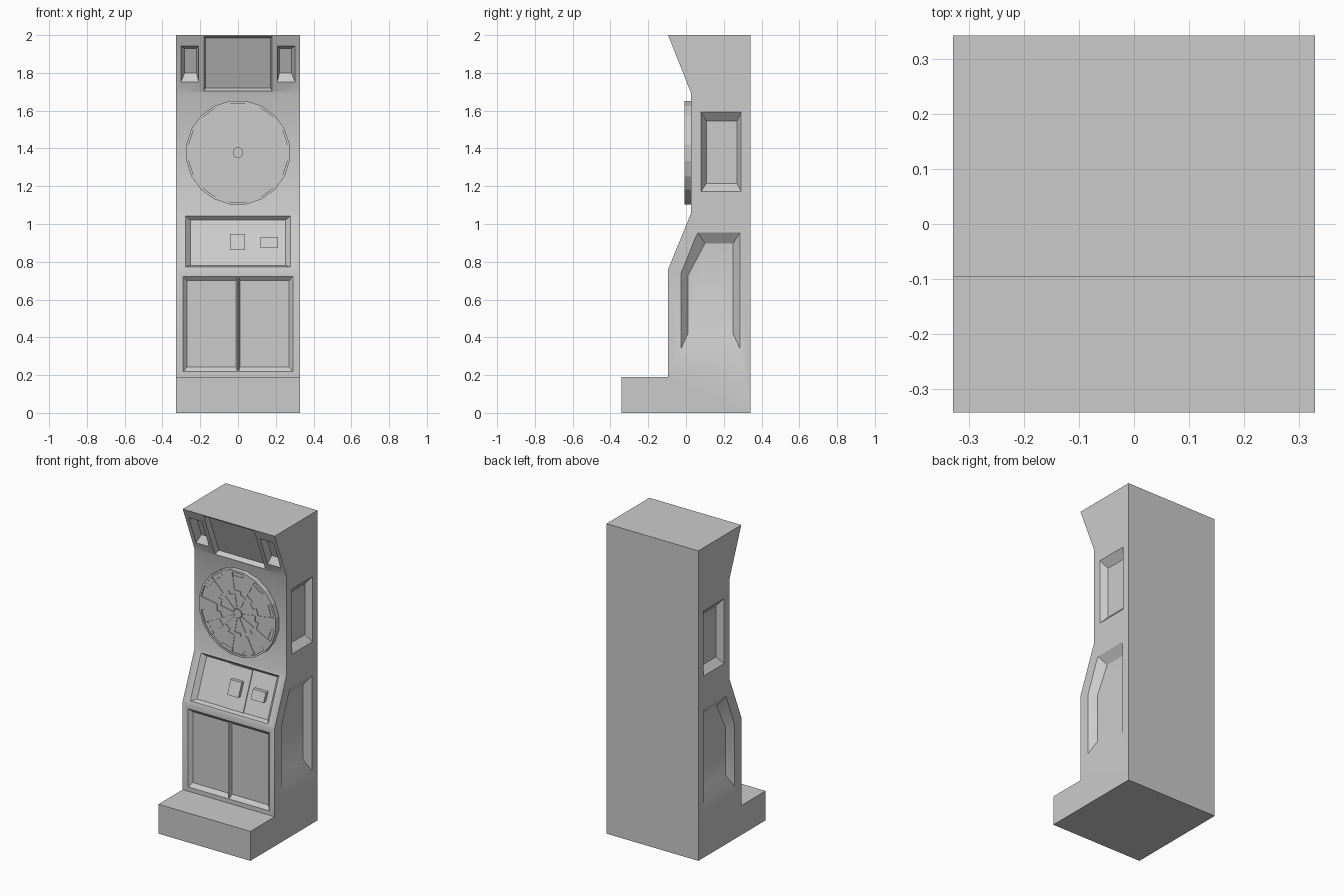
import bpy, bmesh, math

if "Cube" in bpy.data.objects:
    bpy.data.objects.remove(bpy.data.objects["Cube"])

HALF_W = 0.328
HEAD = ((1.695, 0.026), (2.0, -0.095))      # (z, y) ends of each front slope
DESK = ((0.76, -0.095), (1.055, 0.026))
DOOR = ((0.0, -0.095), (1.0, -0.095))


def make_object(name, bm, angle=30):
    bmesh.ops.recalc_face_normals(bm, faces=bm.faces[:])
    mesh = bpy.data.meshes.new(name)
    bm.to_mesh(mesh)
    bm.free()
    ob = bpy.data.objects.new(name, mesh)
    bpy.context.collection.objects.link(ob)
    bpy.ops.object.select_all(action='DESELECT')
    ob.select_set(True)
    bpy.context.view_layer.objects.active = ob
    if angle:
        bpy.ops.object.shade_smooth_by_angle(angle=math.radians(angle))
    return ob


def loft(bm, a, b):
    """Closed solid between two matching outlines."""
    va, vb = [bm.verts.new(p) for p in a], [bm.verts.new(p) for p in b]
    n = len(a)
    bm.faces.new(va)
    bm.faces.new(vb[::-1])
    for i in range(n):
        j = (i + 1) % n
        bm.faces.new((va[i], vb[i], vb[j], va[j]))


def rect(x0, x1, z0, z1):
    return [(x0, z0), (x1, z0), (x1, z1), (x0, z1)]


def on_front(slope):
    (z0, y0), (z1, y1) = slope
    return lambda u, v, d: (u, y0 + (y1 - y0) * (v - z0) / (z1 - z0) + d, v)


def on_side(s):
    return lambda u, v, d: (s * (HALF_W - d), u, v)


def recess(bm, outer, inner, place, depth):
    """Tapered pocket cutter, continued a little outside the surface."""
    k = 0.2
    out = [place(a + k * (a - c), b + k * (b - d), -k * depth)
           for (a, b), (c, d) in zip(outer, inner)]
    loft(bm, out, [place(c, d, depth) for c, d in inner])


# Cabinet body from its side profile
profile = [(-0.342, 0), (0.342, 0), (0.342, 2), (-0.095, 2), (0.026, 1.695),
           (0.026, 1.055), (-0.095, 0.76), (-0.095, 0.19), (-0.342, 0.19)]
bm = bmesh.new()
loft(bm, [(-HALF_W, y, z) for y, z in profile], [(HALF_W, y, z) for y, z in profile])
cabinet = make_object("cabinet", bm, None)

# Pockets: sides, doors, speakers, screen, control panel
cut = bmesh.new()
low_out = [(-0.027, 0.34), (0.286, 0.34), (0.286, 0.955), (0.064, 0.955), (-0.027, 0.737)]
low_in = [(0.01, 0.419), (0.25, 0.419), (0.25, 0.897), (0.10, 0.897), (0.01, 0.727)]
for s in (-1, 1):
    recess(cut, low_out, low_in, on_side(s), 0.04)
    recess(cut, rect(0.08, 0.292, 1.172, 1.592), rect(0.108, 0.27, 1.215, 1.544),
           on_side(s), 0.04)
    recess(cut, rect(s * 0.003, s * 0.29, 0.218, 0.722),
           rect(s * 0.01, s * 0.27, 0.243, 0.70), on_front(DOOR), 0.02)
    recess(cut, rect(s * 0.208, s * 0.302, 1.752, 1.942),
           rect(s * 0.22, s * 0.282, 1.80, 1.93), on_front(HEAD), 0.045)
recess(cut, rect(-0.18, 0.18, 1.703, 1.992), rect(-0.172, 0.172, 1.72, 1.985),
       on_front(HEAD), 0.035)
recess(cut, rect(-0.278, 0.278, 0.773, 1.042), rect(-0.252, 0.252, 0.78, 1.02),
       on_front(DESK), 0.03)
cutter = make_object("pocket_cutter", cut, None)
cutter.hide_render = True

bpy.ops.object.select_all(action='DESELECT')
cabinet.select_set(True)
bpy.context.view_layer.objects.active = cabinet
mod = cabinet.modifiers.new("pockets", 'BOOLEAN')
mod.operation, mod.solver, mod.object = 'DIFFERENCE', 'EXACT', cutter
bpy.ops.object.modifier_apply(modifier=mod.name)
bpy.data.objects.remove(cutter)
bpy.ops.object.shade_smooth_by_angle(angle=math.radians(30))


# Control panel plates and coin boxes
def plate(name, box, front, back):
    bm = bmesh.new()
    p = on_front(DESK)
    loft(bm, [p(u, v, front) for u, v in rect(*box)], [p(u, v, back) for u, v in rect(*box)])
    make_object(name, bm)


plate("control_centre_plate", (-0.083, 0.08, 0.781, 1.019), 0.024, 0.035)
plate("coin_box", (-0.042, 0.038, 0.862, 0.947), 0.002, 0.03)
plate("card_slot", (0.12, 0.212, 0.873, 0.93), 0.006, 0.035)

# Dartboard: base disc, outer rim and alternating sector blocks
SIDES, CZ = 20, 1.378


def polar(r, i, y):
    a = 2 * math.pi * (i + 0.5) / SIDES
    return (r * math.sin(a), y, CZ + r * math.cos(a))


def disc(name, r, front, back):
    bm = bmesh.new()
    loft(bm, [polar(r, i, front) for i in range(SIDES)],
         [polar(r, i, back) for i in range(SIDES)])
    return make_object(name, bm)


disc("board_base", 0.270, 0.004, 0.03)
disc("bullseye", 0.028, -0.004, 0.01)

# (inner radius, outer radius, front of even sectors, front of odd sectors)
bands = [(0.032, 0.125, 0.0, -0.003), (0.125, 0.148, -0.004, 0.0),
         (0.148, 0.240, 0.0, -0.003), (0.240, 0.264, 0.003, -0.004),
         (0.264, 0.277, -0.007, -0.007)]
bm = bmesh.new()
for r0, r1, even, odd in bands:
    back = 0.03 if r1 > 0.27 else 0.006
    for i in range(SIDES):
        y = odd if i % 2 == 0 else even
        ring = [(r0, i), (r1, i), (r1, i + 1), (r0, i + 1)]
        loft(bm, [polar(r, j, y) for r, j in ring], [polar(r, j, back) for r, j in ring])
make_object("board_segments", bm, 10)
